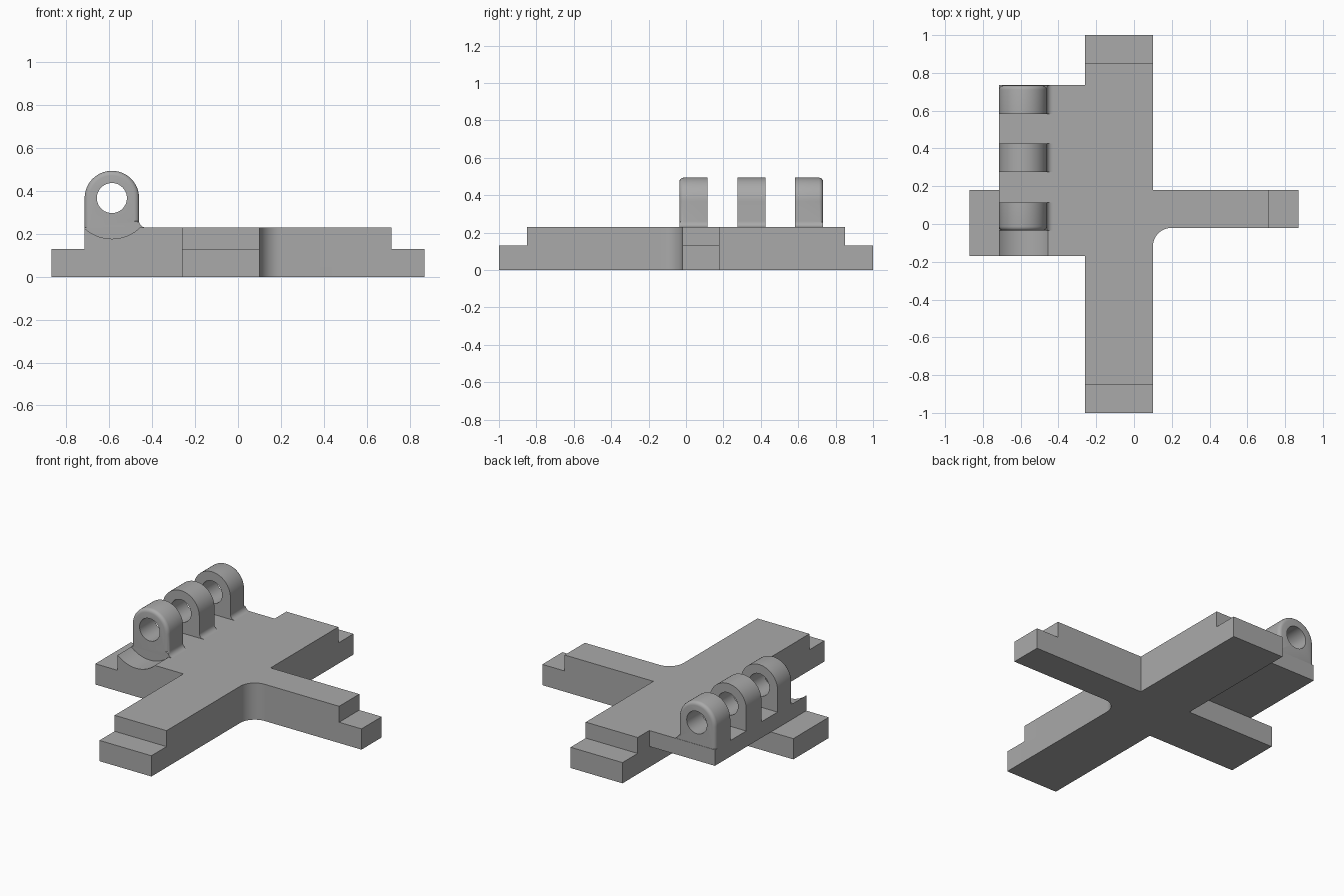
import bpy, bmesh, math
from mathutils import Vector

cube = bpy.data.objects.get("Cube")
if cube:
    bpy.data.objects.remove(cube, do_unlink=True)

grey = bpy.data.materials.new("mid_grey")
grey.use_nodes = True
GREY = (0.4, 0.4, 0.4, 1)
grey.diffuse_color = GREY
grey.node_tree.nodes["Principled BSDF"].inputs["Base Color"].default_value = GREY

STEP, TOP = 0.13, 0.23            # plate heights
AXIS = Vector((-0.588, 0.367))    # hinge pin axis in x, z
R_OUT, R_HOLE, R_GROOVE = 0.127, 0.07, 0.19


def arc(cx, cy, r, start, end, n):
    """Points on an arc, angles in degrees."""
    angles = [math.radians(start + (end - start) * i / n) for i in range(n + 1)]
    return [(cx + r * math.cos(a), cy + r * math.sin(a)) for a in angles]


def prism(name, outline, lift, depth, round_edges=None):
    """Extrude an outline; lift maps 2D to 3D, round_edges picks edges to round."""
    bm = bmesh.new()
    face = bm.faces.new([bm.verts.new(lift(*p)) for p in outline])
    out = bmesh.ops.extrude_face_region(bm, geom=[face], use_keep_orig=True)
    moved = [g for g in out["geom"] if isinstance(g, bmesh.types.BMVert)]
    bmesh.ops.translate(bm, verts=moved, vec=depth)
    bmesh.ops.recalc_face_normals(bm, faces=bm.faces)
    if round_edges:
        bmesh.ops.bevel(bm, geom=[e for e in bm.edges if round_edges(e)],
                        offset=0.022, segments=4, profile=0.5, affect='EDGES')
    mesh = bpy.data.meshes.new(name)
    bm.to_mesh(mesh)
    bm.free()
    obj = bpy.data.objects.new(name, mesh)
    bpy.context.collection.objects.link(obj)
    mesh.materials.append(grey)
    return obj


def combine(obj, other, operation):
    """Apply a boolean, then remove the helper."""
    bpy.context.view_layer.objects.active = obj
    mod = obj.modifiers.new("boolean", 'BOOLEAN')
    mod.operation, mod.object, mod.solver = operation, other, 'EXACT'
    bpy.ops.object.modifier_apply(modifier=mod.name)
    bpy.data.objects.remove(other, do_unlink=True)


def smooth(obj):
    bpy.ops.object.select_all(action='DESELECT')
    obj.select_set(True)
    bpy.context.view_layer.objects.active = obj
    bpy.ops.object.shade_smooth_by_angle(angle=math.radians(30))


def rod(name, r, y0, y1):
    """Cutter along the hinge axis."""
    return prism(name, arc(*AXIS, r, 0, 360, 64)[:-1],
                 lambda x, z: (x, y0, z), (0, y1 - y0, 0))


def cross(x_end, y_end, left_part):
    """Cross outline with one filleted inner corner."""
    return [(-0.26, -y_end), (0.1, -y_end)] + arc(0.2, -0.12, 0.1, 180, 90, 12) + [
        (x_end, -0.02), (x_end, 0.18), (0.1, 0.18), (0.1, y_end), (-0.26, y_end)] + left_part


# Plate: lower cross plus shorter upper layer that carries the hinge
plate = prism("plate", cross(0.87, 1, [(-0.26, 0.18), (-0.87, 0.18), (-0.87, -0.17), (-0.26, -0.17)]),
              lambda x, y: (x, y, 0), (0, 0, STEP))
upper = prism("upper_layer", cross(0.715, 0.85, [(-0.26, 0.735), (-0.715, 0.735), (-0.715, -0.17), (-0.26, -0.17)]),
              lambda x, y: (x, y, STEP), (0, 0, TOP - STEP))
combine(plate, upper, 'UNION')

# Clearance groove in front of the first knuckle
combine(plate, rod("groove_cutter", R_GROOVE, -0.3, -0.035), 'DIFFERENCE')
smooth(plate)

# Hinge knuckles: arch with a foot fillet on the plate side
x_left, x_right = AXIS.x - R_OUT, AXIS.x + R_OUT
arch = ([(x_left, TOP)] + arc(*AXIS, R_OUT, 180, 0, 32)
        + arc(x_right + 0.03, TOP + 0.03, 0.03, 180, 270, 8))

for name, y0, y1, end in (("front_knuckle", -0.035, 0.115, -0.035),
                          ("middle_knuckle", 0.275, 0.425, None),
                          ("back_knuckle", 0.583, 0.733, 0.733)):
    def outer_rim(e):
        on_end = all(abs(v.co.y - end) < 1e-4 for v in e.verts)
        return on_end and any(v.co.z > TOP + 0.025 for v in e.verts)

    knuckle = prism(name, arch, lambda x, z: (x, y0, z), (0, y1 - y0, 0),
                    outer_rim if end is not None else None)
    combine(knuckle, rod("pin_cutter", R_HOLE, y0 - 0.1, y1 + 0.1), 'DIFFERENCE')
    smooth(knuckle)
